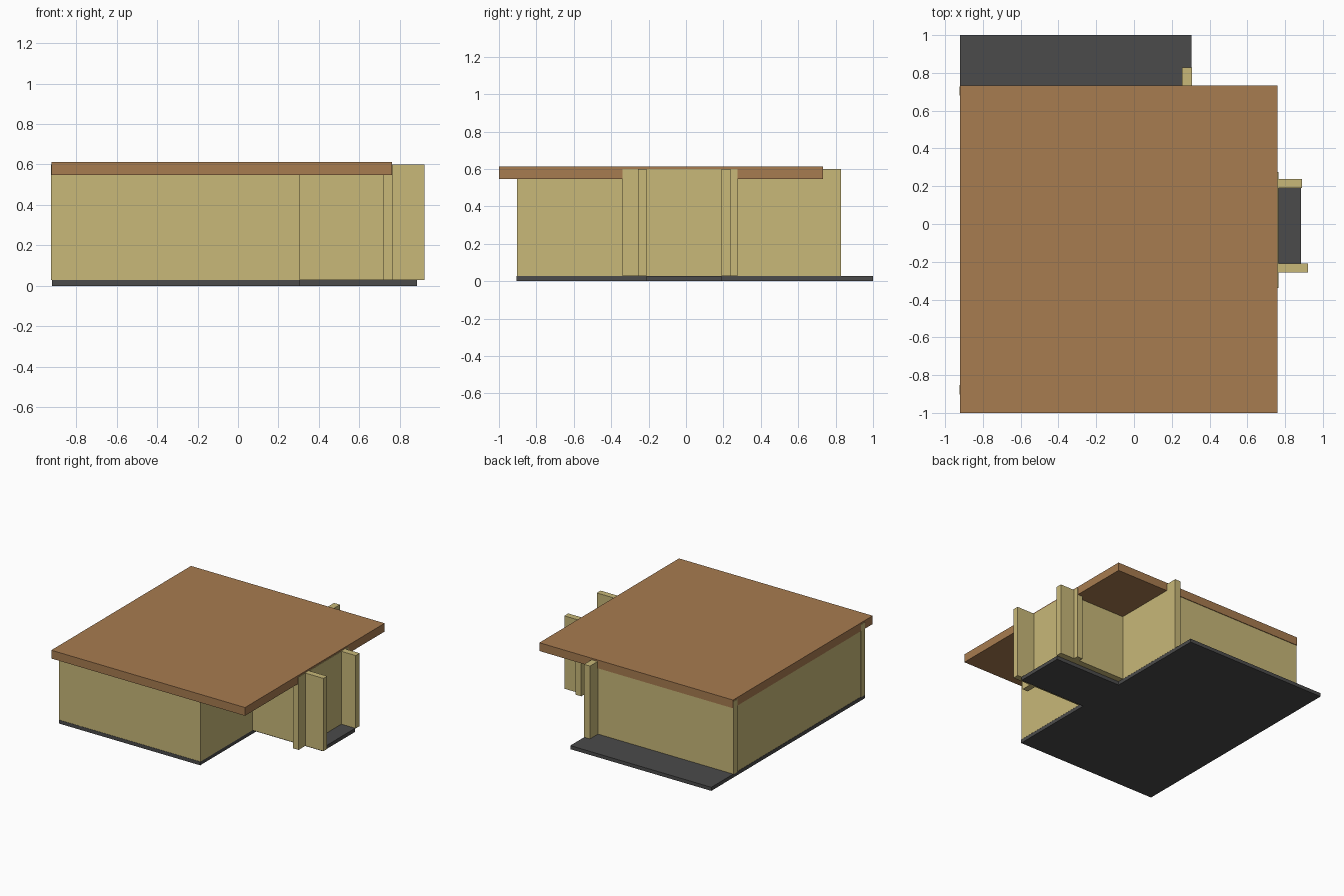
import bpy, bmesh

if "Cube" in bpy.data.objects:
    bpy.data.objects.remove(bpy.data.objects["Cube"])


def material(name, color):
    m = bpy.data.materials.new(name)
    m.diffuse_color = (*color, 1)
    m.use_nodes = True
    m.node_tree.nodes["Principled BSDF"].inputs["Base Color"].default_value = m.diffuse_color
    return m


FLOOR = material("dark_floor", (0.07, 0.07, 0.07))
WALL = material("tan_wall", (0.58, 0.48, 0.19))
ROOF = material("brown_roof", (0.39, 0.20, 0.08))


def slab(name, outline, z0, z1, mat):
    """Extrude a flat outline from z0 up to z1."""
    bm = bmesh.new()
    base = bm.faces.new([bm.verts.new((x, y, z0)) for x, y in outline])
    top = bmesh.ops.extrude_face_region(bm, geom=[base])["geom"]
    verts = [v for v in top if isinstance(v, bmesh.types.BMVert)]
    bmesh.ops.translate(bm, verts=verts, vec=(0, 0, z1 - z0))
    bmesh.ops.recalc_face_normals(bm, faces=bm.faces)
    me = bpy.data.meshes.new(name)
    bm.to_mesh(me)
    bm.free()
    me.materials.append(mat)
    bpy.context.collection.objects.link(bpy.data.objects.new(name, me))


def rect(x0, x1, y0, y1):
    return [(x0, y0), (x1, y0), (x1, y1), (x0, y1)]


# Floor: long main room and terrace, with a porch wing on the right
slab("floor", [(-0.92, -0.905), (0.305, -0.905), (0.305, -0.21), (0.885, -0.21),
               (0.885, 0.19), (0.305, 0.19), (0.305, 1.0), (-0.92, 1.0)],
     0, 0.028, FLOOR)

# Walls that cross and run past each other at the corners
walls = {
    "front_wall": (-0.924, 0.305, -0.903, -0.853),
    "back_wall": (-0.924, 0.304, 0.68, 0.728),
    "left_wall": (-0.918, -0.87, -0.87, 0.70),
    "room_right_wall": (0.255, 0.306, -0.902, 0.828),
    "wing_front_wall": (0.28, 0.922, -0.257, -0.21),
    "wing_back_wall": (0.28, 0.89, 0.19, 0.239),
    "wing_end_wall": (0.717, 0.765, -0.34, 0.276),
}
for name, r in walls.items():
    slab(name, rect(*r), 0.028, 0.6, WALL)

# Flat overhanging roof
slab("roof", rect(-0.922, 0.761, -1.0, 0.733), 0.547, 0.612, ROOF)
